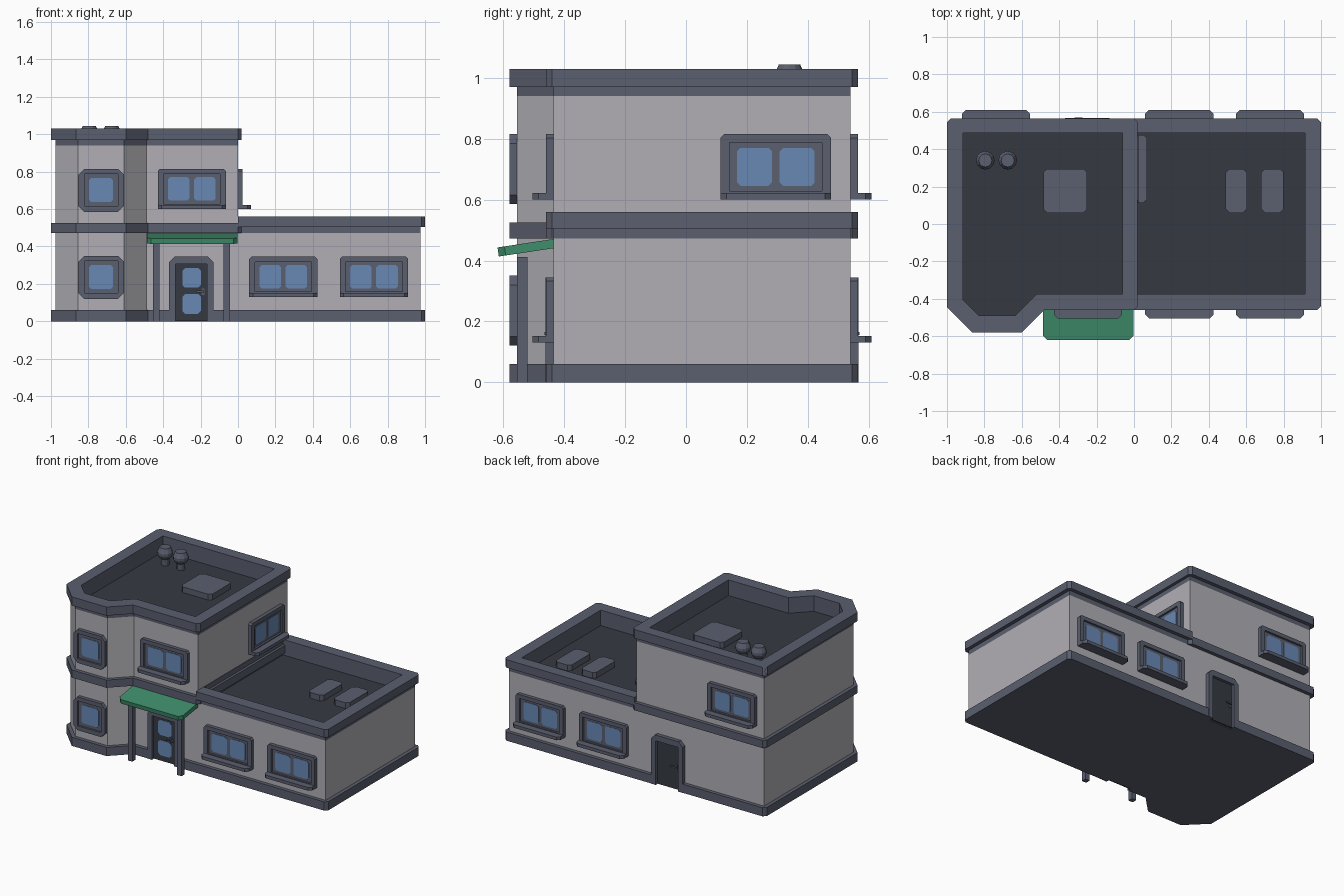
import bpy, bmesh
from math import radians, pi
from mathutils import Matrix, Vector

cube = bpy.data.objects.get("Cube")
if cube:
    bpy.data.objects.remove(cube, do_unlink=True)


def material(name, r, g, b):
    m = bpy.data.materials.new(name)
    m.use_nodes = True
    m.diffuse_color = (r, g, b, 1)
    m.node_tree.nodes["Principled BSDF"].inputs["Base Color"].default_value = (r, g, b, 1)
    return m


WALL = material("wall_grey", 0.44, 0.43, 0.46)
TRIM = material("trim_slate", 0.103, 0.114, 0.157)
DARK = material("roof_charcoal", 0.036, 0.042, 0.053)
GLASS = material("glass_blue", 0.14, 0.25, 0.46)
GREEN = material("awning_green", 0.05, 0.27, 0.15)


def finish(bm, name, mats, matrix=Matrix()):
    bmesh.ops.recalc_face_normals(bm, faces=bm.faces)
    mesh = bpy.data.meshes.new(name)
    bm.to_mesh(mesh)
    bm.free()
    for m in mats:
        mesh.materials.append(m)
    ob = bpy.data.objects.new(name, mesh)
    ob.matrix_world = matrix
    bpy.context.collection.objects.link(ob)
    return ob


def slab(name, outline, a, b, mat, hole=None, matrix=Matrix(), corners=(), cut=0.02, hole_mat=None):
    """Extrude an outline from a to b, optionally with a matching hole and cut corners."""
    bm = bmesh.new()

    def loop(points, h):
        return [bm.verts.new((x, y, h)) for x, y in points]

    def bridge(p, q, index=0):
        for i in range(len(p)):
            j = (i + 1) % len(p)
            bm.faces.new((p[i], p[j], q[j], q[i])).material_index = index

    low, high = loop(outline, a), loop(outline, b)
    bridge(low, high)
    if hole:
        hole_low, hole_high = loop(hole, a), loop(hole, b)
        bridge(hole_low, hole_high, 1 if hole_mat else 0)
        bridge(low, hole_low)
        bridge(high, hole_high)
    else:
        bm.faces.new(low)
        bm.faces.new(high)
    edges = [bm.edges.get((low[i], high[i])) for i in corners]
    if edges:
        bmesh.ops.bevel(bm, geom=edges, offset=cut, offset_type='OFFSET',
                        segments=1, affect='EDGES', profile=0.5)
    return finish(bm, name, [mat, hole_mat] if hole_mat else [mat], matrix)


def rect(x0, x1, y0, y1):
    return [(x0, y0), (x1, y0), (x1, y1), (x0, y1)]


def turned(x, y, z, angle):
    return Matrix.Translation((x, y, z)) @ Matrix.Rotation(radians(angle), 4, 'Z')


def on_wall(x, y, z, angle):
    return turned(x, y, z, angle) @ Matrix.Rotation(pi / 2, 4, 'X')


ALL = (0, 1, 2, 3)

# Footprints of the two blocks
tall_wall = [(-.975, .54), (0, .54), (0, -.435), (-.49, -.435),
             (-.61, -.555), (-.855, -.555), (-.975, -.435)]
tall_band = [(-1, .565), (.02, .565), (.02, -.46), (-.48, -.46),
             (-.6, -.58), (-.865, -.58), (-1, -.445)]
tall_hole = [(-.915, .487), (-.062, .487), (-.062, -.375), (-.52, -.375),
             (-.635, -.49), (-.83, -.49), (-.915, -.405)]
low_wall = rect(-.005, .975, -.435, .54)
low_hole = rect(.003, .915, -.375, .487)

# Base plinth, open at both doors
plinth = [(-1, .565), (-.335, .565), (-.335, .53), (-.165, .53), (-.165, .565),
          (1, .565), (1, -.46), (-.165, -.46), (-.165, -.43), (-.335, -.43),
          (-.335, -.46)] + tall_band[3:]
slab("plinth", plinth, 0, .06, TRIM, corners=(0, 5, 6))

# Tall block
slab("tall_walls", tall_wall, .005, .94, WALL, tall_hole, hole_mat=TRIM)
slab("tall_frieze", tall_wall, .94, .97, TRIM, tall_hole)
slab("tall_parapet", tall_band, .97, 1.03, TRIM, tall_hole, corners=(0, 1, 2))
slab("tall_roof", tall_hole, .90, .922, DARK)
slab("floor_band", tall_band, .472, .525, TRIM, corners=(0, 1, 2))

# Low block
slab("low_walls", low_wall, .005, .472, WALL, low_hole, hole_mat=TRIM)
slab("low_frieze", low_wall, .472, .505, TRIM, low_hole)
slab("low_parapet", rect(0, 1, -.46, .565), .505, .56, TRIM, low_hole, corners=(1, 2))
slab("low_roof", rect(-.01, .92, -.38, .49), .43, .453, DARK)

# Roof hatches
for i, (x0, x1, z) in enumerate([(-.485, -.25, .922), (.49, .603, .453), (.68, .80, .453)]):
    slab(f"roof_hatch_{i}", rect(x0, x1, .06, .295), z, z + .04, TRIM, corners=ALL)

# Roof vents, turned from a profile
profile = [(0, .91), (.026, .91), (.026, .965), (.042, .978), (.05, .995),
           (.05, 1.012), (.035, 1.044), (0, 1.044)]
for i, x in enumerate((-.795, -.675)):
    bm = bmesh.new()
    verts = [bm.verts.new((r, 0, z)) for r, z in profile]
    edges = [bm.edges.new(pair) for pair in zip(verts, verts[1:])]
    bmesh.ops.spin(bm, geom=verts + edges, axis=(0, 0, 1), cent=(0, 0, 0),
                   angle=2 * pi, steps=12, use_merge=True)
    bmesh.ops.remove_doubles(bm, verts=bm.verts, dist=.0005)
    finish(bm, f"roof_vent_{i}", [TRIM], Matrix.Translation((x, .34, 0)))


def window(name, x, y, z, angle, wide=True):
    m = on_wall(x, y, z, angle)
    if wide:
        outer, inner = rect(-.182, .182, .005, .215), rect(-.152, .152, .028, .188)
        panes = [rect(-.128, -.012, .045, .17), rect(.012, .128, .045, .17)]
    else:
        outer, inner = rect(-.12, .12, 0, .23), rect(-.09, .09, .03, .203)
        panes = [rect(-.065, .065, .053, .18)]
    slab(name + "_frame", outer, 0, .025, TRIM, inner, m,
         corners=(2, 3) if wide else ALL, cut=.012 if wide else .03)
    slab(name + "_sash", inner, 0, .012, TRIM, matrix=m)
    for i, pane in enumerate(panes):
        slab(f"{name}_pane_{i}", pane, .012, .015, GLASS, matrix=m, corners=ALL, cut=.012)
    if wide:
        slab(name + "_sill", rect(-.182, .182, -.07, 0), 0, .022, TRIM,
             matrix=turned(x, y, z, angle), corners=(0, 1))


# Windows
for i, x in enumerate((.242, .727)):
    window(f"low_front_window_{i}", x, -.435, .13, 0)
    window(f"low_back_window_{i}", x, .54, .13, 180)
window("upper_front_window", -.247, -.435, .6, 0)
window("upper_back_window", -.738, .54, .6, 180)
window("upper_side_window", 0, .295, .6, 90)
for i, z in enumerate((.12, .585)):
    window(f"bay_window_{i}", -.732, -.555, z, 0, wide=False)

# Doors
door_arch = [(-.12, 0), (-.12, .345), (.12, .345), (.12, 0),
             (.085, 0), (.085, .305), (-.085, .305), (-.085, 0)]
for name, y, angle in (("front_door", -.435, 0), ("back_door", .54, 180)):
    m = on_wall(-.25, y, 0, angle)
    slab(name + "_frame", door_arch, 0, .027, TRIM, matrix=m, corners=(1, 2), cut=.03)
    slab(name + "_leaf", rect(-.086, .086, .002, .306), -.004, .008, DARK, matrix=m)
    slab(name + "_handle_plate", rect(.055, .07, .14, .175), .008, .014, TRIM, matrix=m)
    slab(name + "_handle_stem", rect(.058, .067, .155, .165), .014, .022, TRIM, matrix=m)
    slab(name + "_handle", rect(.025, .067, .155, .165), .022, .03, TRIM, matrix=m)
    if angle == 0:
        for i, z in enumerate((.04, .18)):
            slab(f"{name}_pane_{i}", rect(-.048, .052, z, z + .105), .008, .011, GLASS,
                 matrix=m, corners=ALL, cut=.015)

# Sloping awning on two posts
slope = Matrix()
slope[2][1] = .31
slab("awning", rect(-.487, -.003, -.18, 0), -.03, 0, GREEN,
     matrix=Matrix.Translation((0, -.433, .471)) @ slope, corners=(0, 1), cut=.022)
for side, x in (("right", -.437), ("left", -.06)):
    slab(f"{side}_awning_post", rect(x - .017, x + .017, -.555, -.521), 0, .412, TRIM)
